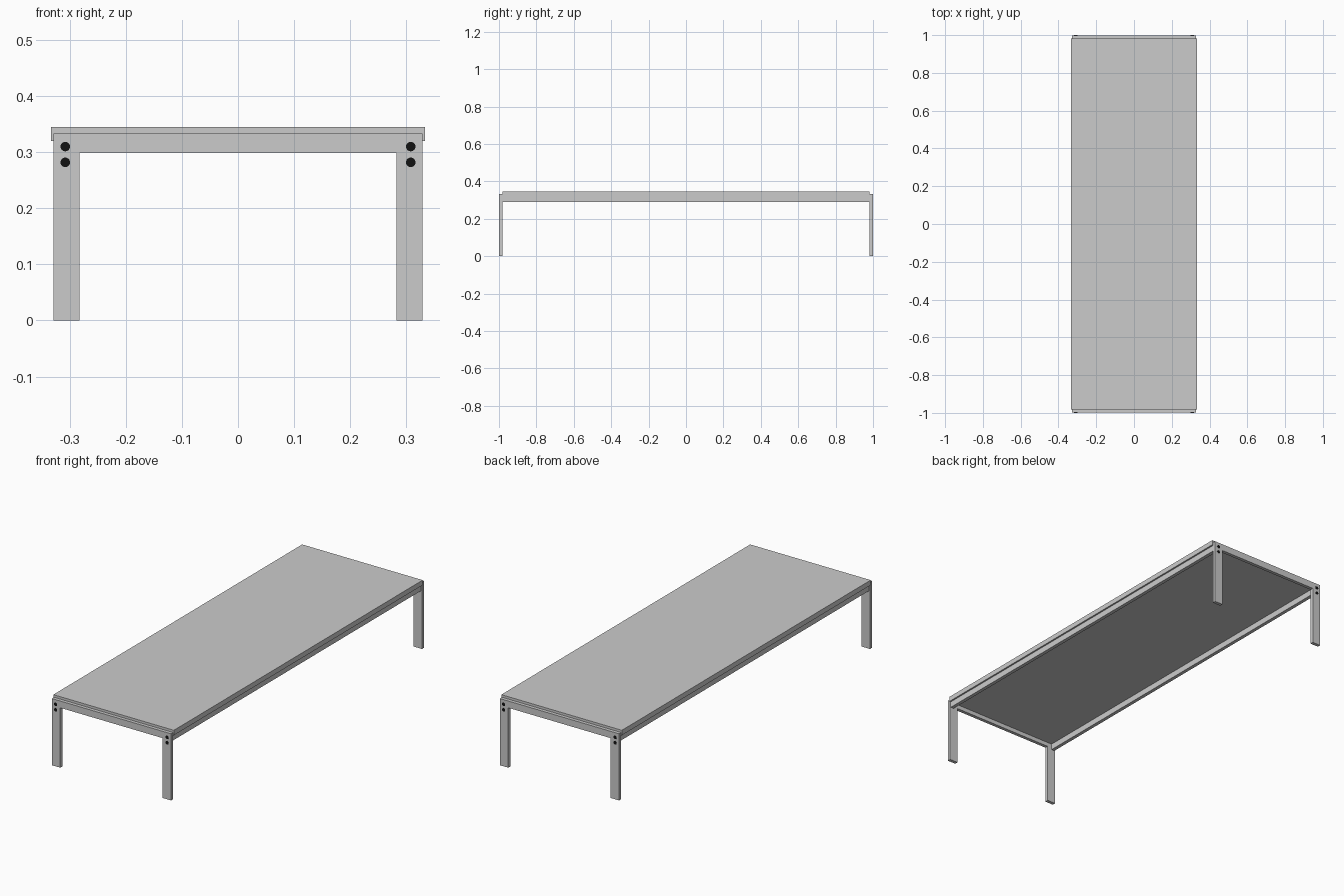
import bpy, bmesh, math
from mathutils import Matrix

if "Cube" in bpy.data.objects:
    bpy.data.objects.remove(bpy.data.objects["Cube"])


def material(name, value):
    m = bpy.data.materials.new(name)
    m.diffuse_color = (value, value, value, 1)
    m.use_nodes = True
    m.node_tree.nodes["Principled BSDF"].inputs["Base Color"].default_value = m.diffuse_color
    return m


GREY = material("light grey", 0.60)
BLACK = material("black", 0.006)


def finish(name, bm, mat):
    bmesh.ops.recalc_face_normals(bm, faces=bm.faces)
    me = bpy.data.meshes.new(name)
    bm.to_mesh(me)
    bm.free()
    me.materials.append(mat)
    ob = bpy.data.objects.new(name, me)
    bpy.context.collection.objects.link(ob)
    return ob


def extrude_profile(name, pts, y0, y1, mat):
    """Extrude an x-z profile along y."""
    bm = bmesh.new()
    face = bm.faces.new([bm.verts.new((x, y0, z)) for x, z in pts])
    geo = bmesh.ops.extrude_face_region(bm, geom=[face])["geom"]
    verts = [g for g in geo if isinstance(g, bmesh.types.BMVert)]
    bmesh.ops.translate(bm, verts=verts, vec=(0, y1 - y0, 0))
    return finish(name, bm, mat)


def rect(x0, x1, z0, z1):
    return [(x0, z0), (x1, z0), (x1, z1), (x0, z1)]


def bolt(name, x, y, z):
    bm = bmesh.new()
    bmesh.ops.create_cone(bm, cap_ends=True, segments=24, radius1=0.0085,
                          radius2=0.0085, depth=0.004,
                          matrix=Matrix.Translation((x, y, z)) @ Matrix.Rotation(math.pi / 2, 4, 'X'))
    return finish(name, bm, BLACK)


# Table top, lying between the end frames
extrude_profile("top_panel", rect(-0.333, 0.333, 0.32, 0.345), -0.982, 0.982, GREY)

# U-shaped end frames: two legs and a crossbar in one piece
W, IN, TOP, BAR = 0.329, 0.283, 0.333, 0.299
frame = [(-W, 0), (-IN, 0), (-IN, BAR), (IN, BAR), (IN, 0), (W, 0), (W, TOP), (-W, TOP)]
for side, label in ((-1, "front"), (1, "back")):
    extrude_profile(label + "_frame", frame, side * 0.982, side * 0.999, GREY)
    # Paired bolts at the top of each leg
    for x in (-0.308, 0.308):
        for z in (0.31, 0.282):
            bolt(label + "_bolt", x, side * 0.998, z)

# Long side rails, set in under the top
for s, label in ((-1, "left"), (1, "right")):
    extrude_profile(label + "_rail", rect(s * 0.316 - 0.009, s * 0.316 + 0.009, 0.29, 0.32),
                    -0.982, 0.982, GREY)
